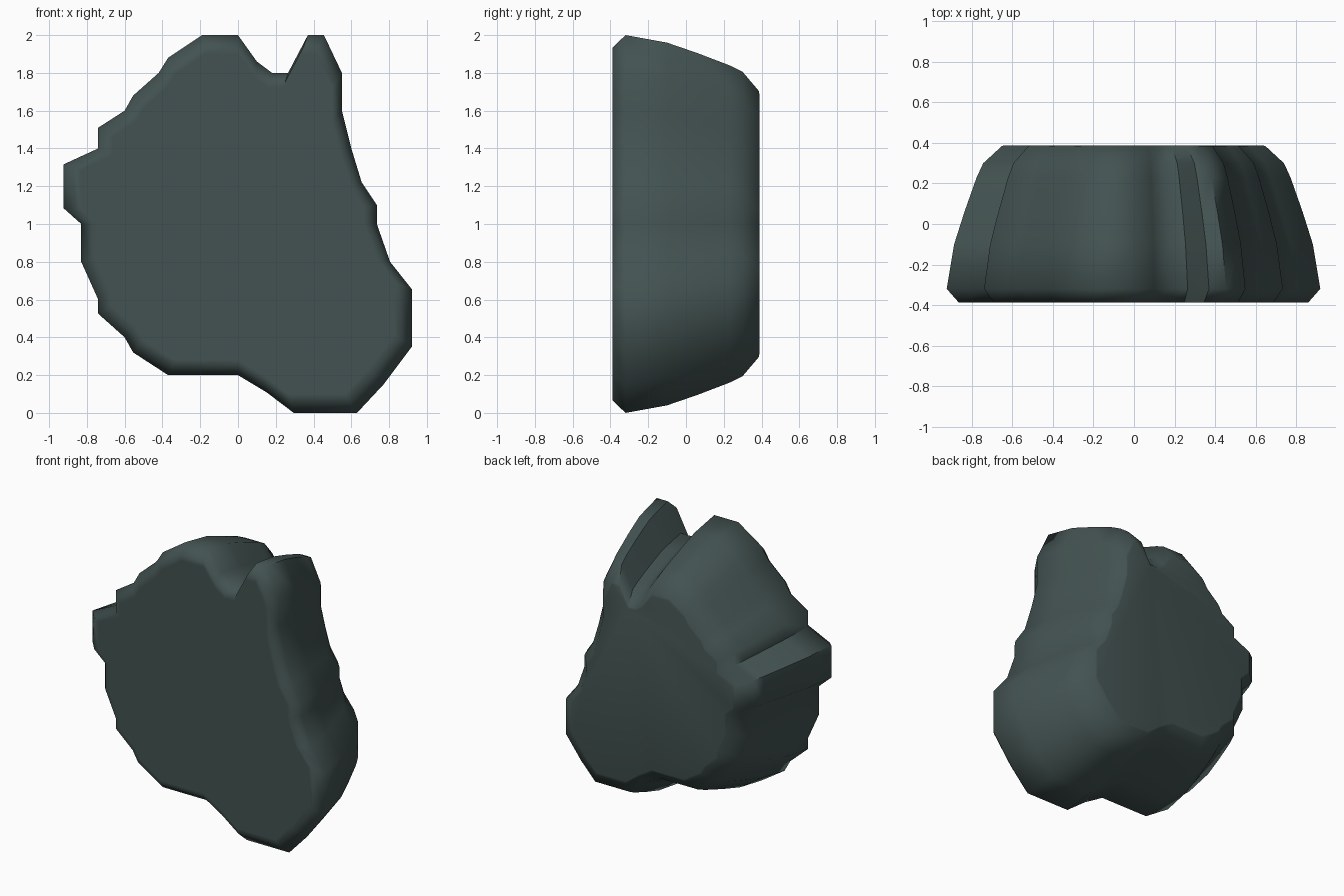
import bpy, bmesh, math

if "Cube" in bpy.data.objects:
    bpy.data.objects.remove(bpy.data.objects["Cube"])

# Front silhouette of the rock (x, z), clockwise from the top
outline = [(-.19, 2), (0, 2), (.1, 1.86), (.18, 1.8), (.265, 1.8), (.37, 2), (.455, 2),
           (.55, 1.8), (.55, 1.6), (.6, 1.4), (.655, 1.22), (.735, 1.1), (.735, 1),
           (.805, .8), (.92, .655), (.92, .35), (.77, .15), (.63, 0), (.295, 0),
           (.15, .11), (0, .2), (-.37, .2), (-.555, .32), (-.6, .4), (-.74, .525),
           (-.74, .6), (-.83, .8), (-.83, 1), (-.925, 1.085), (-.925, 1.315),
           (-.74, 1.4), (-.74, 1.51), (-.6, 1.6), (-.555, 1.68), (-.42, 1.8), (-.37, 1.88)]

# Depth sections (y, scale about the middle): bevelled front, tapering back
sections = [(-.388, .9), (-.388, .935), (-.32, 1), (-.1, .96), (.06, .905),
            (.23, .84), (.3, .805), (.385, .705), (.388, .69)]

bm = bmesh.new()
rings = [[bm.verts.new((x * s, y, 1 + (z - 1) * s)) for x, z in outline]
         for y, s in sections]
n = len(outline)
for a, b in zip(rings, rings[1:]):
    for i in range(n):
        j = (i + 1) % n
        bm.faces.new((a[i], a[j], b[j], b[i]))
# Flat front and back
bm.faces.new(rings[0])
bm.faces.new(rings[-1])
bmesh.ops.recalc_face_normals(bm, faces=bm.faces)

mesh = bpy.data.meshes.new("rock")
bm.to_mesh(mesh)
bm.free()
rock = bpy.data.objects.new("rock", mesh)
bpy.context.collection.objects.link(rock)

# Dark slate colour
mat = bpy.data.materials.new("slate")
mat.diffuse_color = (.055, .085, .082, 1)
mat.use_nodes = True
mat.node_tree.nodes["Principled BSDF"].inputs["Base Color"].default_value = mat.diffuse_color
mesh.materials.append(mat)

bpy.context.view_layer.objects.active = rock
rock.select_set(True)
bpy.ops.object.shade_smooth_by_angle(angle=math.radians(60))
